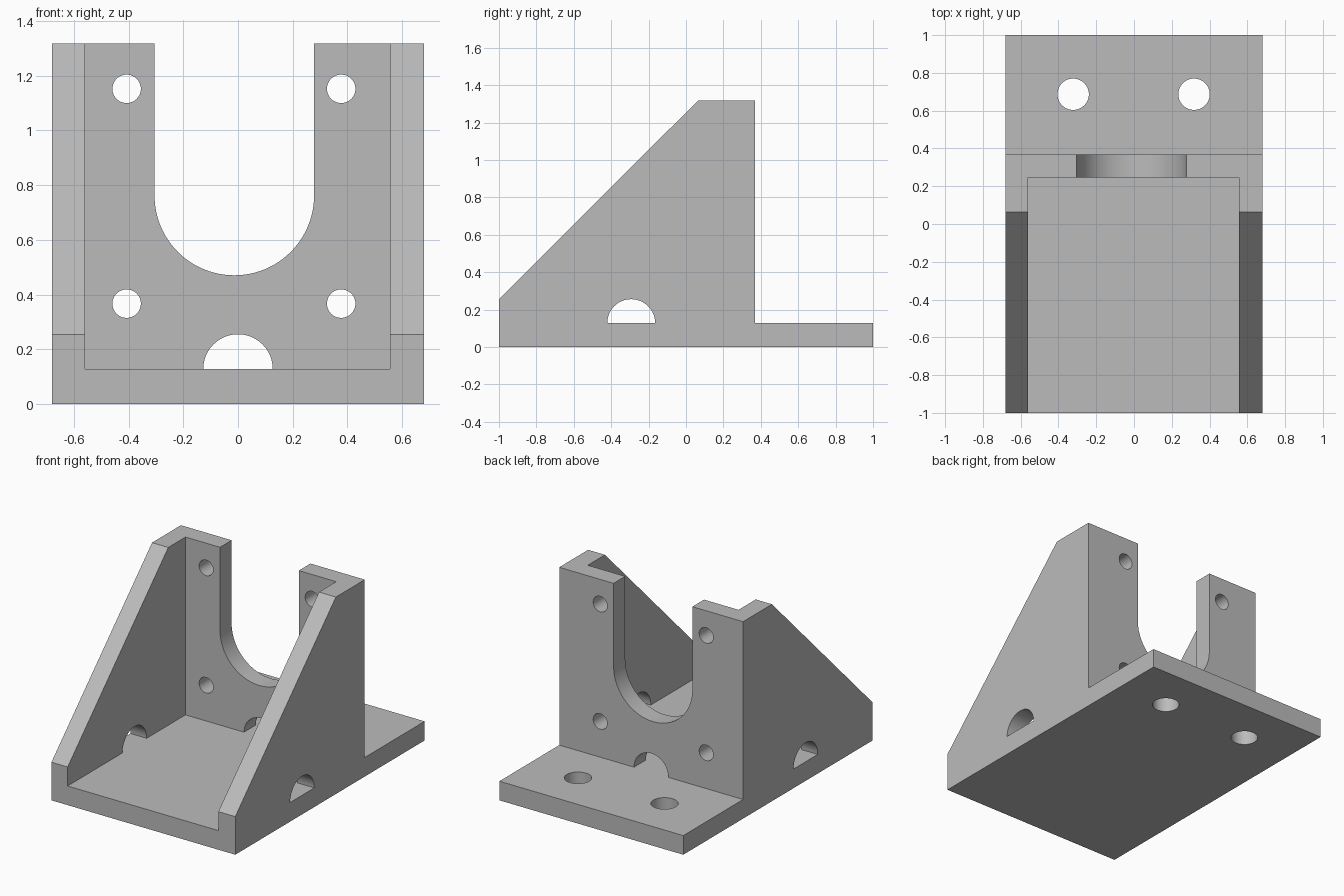
import bpy, bmesh, math
from mathutils import Vector

cube = bpy.data.objects.get("Cube")
if cube:
    bpy.data.objects.remove(cube, do_unlink=True)

grey = bpy.data.materials.new("machined grey")
grey.use_nodes = True
colour = (0.5, 0.5, 0.5, 1)
grey.diffuse_color = colour
grey.node_tree.nodes["Principled BSDF"].inputs["Base Color"].default_value = colour

HALF_W, FLOOR, TOP = 0.68, 0.128, 1.317
WALL_FRONT, WALL_BACK = 0.245, 0.368


def prism(name, profile, axis, start, end):
    """Extrude a 2D profile along x, y or z; the profile uses the other two axes in order."""
    bm = bmesh.new()
    verts = []
    for p in profile:
        co = list(p)
        co.insert(axis, start)
        verts.append(bm.verts.new(co))
    face = bm.faces.new(verts)
    moved = bmesh.ops.extrude_face_region(bm, geom=[face])["geom"]
    shift = Vector()
    shift[axis] = end - start
    bmesh.ops.translate(bm, vec=shift,
                        verts=[v for v in moved if isinstance(v, bmesh.types.BMVert)])
    bmesh.ops.recalc_face_normals(bm, faces=bm.faces)
    mesh = bpy.data.meshes.new(name)
    bm.to_mesh(mesh)
    bm.free()
    mesh.materials.append(grey)
    obj = bpy.data.objects.new(name, mesh)
    bpy.context.collection.objects.link(obj)
    return obj


def arc(u, v, r, a0, a1, steps):
    angles = [math.radians(a0 + (a1 - a0) * i / steps) for i in range(steps + 1)]
    return [(u + r * math.cos(a), v + r * math.sin(a)) for a in angles]


def circle(u, v, r):
    return arc(u, v, r, 0, 360, 48)[:-1]


def rect(u0, u1, v0, v1):
    return [(u0, v0), (u1, v0), (u1, v1), (u0, v1)]


# Body: gusset, upright and rear flange in one side profile
side = [(-1, 0), (1, 0), (1, FLOOR), (WALL_BACK, FLOOR),
        (WALL_BACK, TOP), (0.063, TOP), (-1, 0.255)]
bracket = prism("mounting_bracket", side, 0, -HALF_W, HALF_W)

# Open pocket between the two gussets
cutters = [prism("pocket_cutter", rect(-0.56, 0.555, -1.2, WALL_FRONT), 2, FLOOR, 1.6)]

# U-shaped slot in the upright
slot = arc(-0.0135, 0.762, 0.2915, 180, 360, 48) + [(0.278, 1.6), (-0.305, 1.6)]
cutters.append(prism("slot_cutter", slot, 1, 0.15, 0.5))

# Four screw holes in the upright
for x in (-0.407, 0.377):
    for z in (0.367, 1.152):
        cutters.append(prism("screw_hole_cutter", circle(x, z, 0.052), 1, 0.15, 0.5))

# Half-round openings through the upright and both gussets
cutters.append(prism("rear_arch_cutter", arc(0, FLOOR, 0.127, 0, 180, 32), 1, 0.15, 0.5))
cutters.append(prism("side_arch_cutter", arc(-0.293, FLOOR, 0.128, 0, 180, 32), 0, -0.9, 0.9))

# Two mounting holes in the rear flange
for x in (-0.322, 0.318):
    cutters.append(prism("flange_hole_cutter", circle(x, 0.687, 0.083), 2, -0.2, 0.4))

# Apply the cuts
bpy.ops.object.select_all(action="DESELECT")
bpy.context.view_layer.objects.active = bracket
bracket.select_set(True)
for cutter in cutters:
    mod = bracket.modifiers.new("cut", "BOOLEAN")
    mod.operation, mod.solver, mod.object = "DIFFERENCE", "EXACT", cutter
    bpy.ops.object.modifier_apply(modifier=mod.name)
    bpy.data.objects.remove(cutter, do_unlink=True)

bpy.ops.object.shade_smooth_by_angle(angle=math.radians(30))
